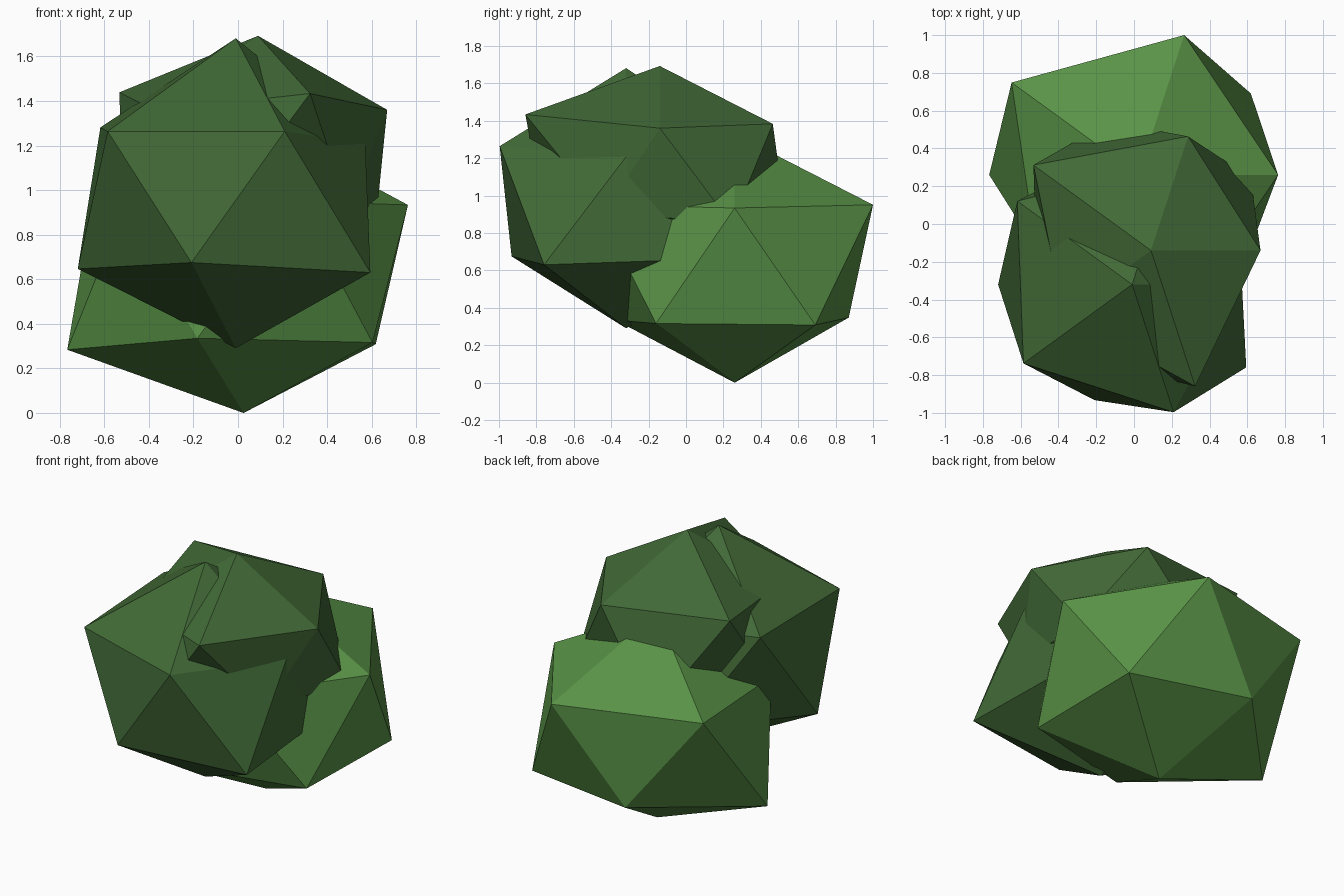
import bpy
from math import cos, sin, radians, sqrt

if "Cube" in bpy.data.objects:
    bpy.data.objects.remove(bpy.data.objects["Cube"])


def material(name, color):
    m = bpy.data.materials.new(name)
    m.diffuse_color = (*color, 1)
    m.use_nodes = True
    m.node_tree.nodes["Principled BSDF"].inputs["Base Color"].default_value = m.diffuse_color
    return m


def clump(name, center, squash, bottom, lower, upper, top, mat):
    """Twenty-sided ball with a separate radius for each corner."""
    cx, cy, cz = center
    ring, h = 2 / sqrt(5), 1 / sqrt(5)
    verts = [(cx, cy, cz - squash * bottom)]
    for radii, start, z in ((lower, -36, -h), (upper, -72, h)):
        for i, r in enumerate(radii):
            a = radians(start - 72 * i)
            verts.append((cx + ring * r * cos(a), cy + ring * r * sin(a), cz + squash * z * r))
    verts.append((cx, cy, cz + squash * top))
    faces = []
    for i in range(5):
        j = (i + 1) % 5
        lo, lo2, up, up2 = 1 + i, 1 + j, 6 + i, 6 + j
        faces += [(0, lo, lo2), (lo, up, lo2), (up, up2, lo2), (11, up2, up)]
    mesh = bpy.data.meshes.new(name)
    mesh.from_pydata(verts, [], faces)
    mesh.materials.append(mat)
    obj = bpy.data.objects.new(name, mesh)
    bpy.context.collection.objects.link(obj)
    return obj


dark = material("dark leaf green", (0.054, 0.144, 0.038))
light = material("light leaf green", (0.10, 0.29, 0.063))

# Front foliage clump
clump("front_foliage", (-0.01, -0.32, 0.955), 0.87, 0.764,
      (0.835, 0.72, 0.793, 0.76, 0.76),
      (0.795, 0.795, 0.84, 0.76, 0.65), 0.835, dark)

# Low back foliage clump
clump("back_foliage", (0.025, 0.26, 0.62), 0.85, 0.73,
      (0.80, 0.75, 0.885, 0.717, 0.82),
      (0.87, 0.75, 0.93, 0.87, 0.825), 0.835, light)

# Upper foliage clump
clump("upper_foliage", (0.09, -0.14, 1.12), 0.83, 0.70,
      (0.56, 0.72, 0.68, 0.80, 0.73),
      (0.845, 0.64, 0.86, 0.71, 0.648), 0.69, dark)
